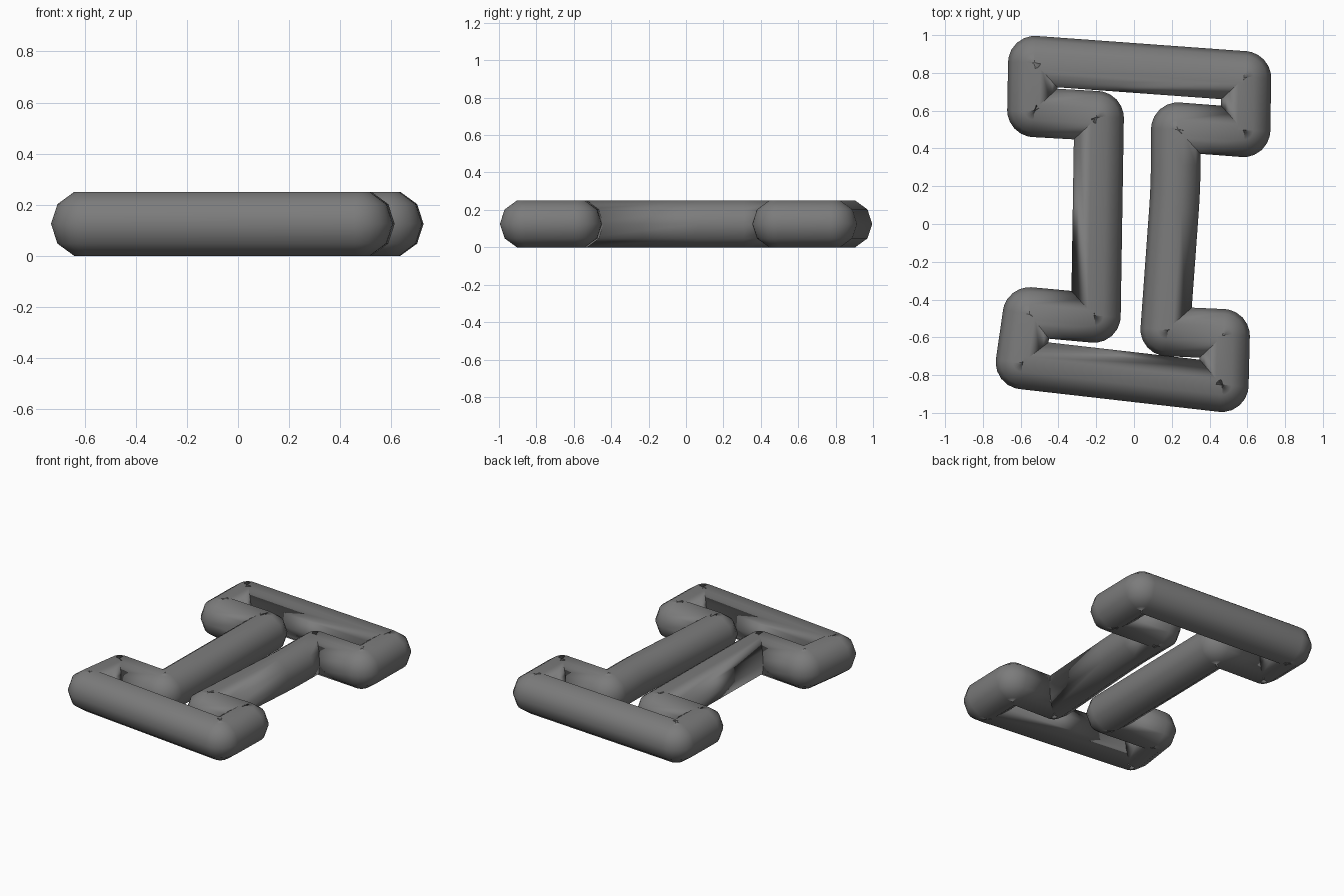
import bpy
from mathutils import Vector

cube = bpy.data.objects.get("Cube")
if cube:
    bpy.data.objects.remove(cube, do_unlink=True)

RADIUS = 0.1315      # ten-sided tube
HEIGHT = 0.125       # centre line above the ground
ROUND = 0.012        # tiny turning radius of the centre line
STEPS = 6

# Centre line corners, clockwise from the back right-hand end
corners = [Vector(p) for p in (
    (-0.535, 0.865), (0.595, 0.783), (0.59, 0.485), (0.222, 0.513),
    (0.22, 0.19), (0.165, -0.568), (0.482, -0.582), (0.475, -0.865),
    (-0.602, -0.742), (-0.562, -0.465), (-0.202, -0.498),
    (-0.185, 0.572), (-0.54, 0.592))]


def turn(before, corner, after):
    """Short quadratic arc replacing one corner."""
    a_dir, b_dir = (before - corner).normalized(), (after - corner).normalized()
    gentle = a_dir.dot(b_dir) < -0.9
    size = 0.12 if gentle else ROUND
    a, b = corner + a_dir * size, corner + b_dir * size
    pts = []
    for i in range(STEPS + 1):
        t = i / STEPS
        pts.append(a * (1 - t) ** 2 + corner * 2 * t * (1 - t) + b * t * t)
    return pts


path = []
for i, c in enumerate(corners):
    path += turn(corners[i - 1], c, corners[(i + 1) % len(corners)])

# Closed tube frame
curve = bpy.data.curves.new("tube_frame", "CURVE")
curve.dimensions = "3D"
curve.twist_mode = "Z_UP"
curve.fill_mode = "FULL"
curve.bevel_depth = RADIUS
curve.bevel_resolution = 3
spline = curve.splines.new("POLY")
spline.points.add(len(path) - 1)
for point, p in zip(spline.points, path):
    point.co = (p.x, p.y, HEIGHT, 1)
spline.use_cyclic_u = True
spline.use_smooth = True

frame = bpy.data.objects.new("tube_frame", curve)
bpy.context.collection.objects.link(frame)

# Plain grey finish
grey = bpy.data.materials.new("grey")
grey.use_nodes = True
color = (0.2, 0.2, 0.2, 1)
grey.diffuse_color = color
grey.node_tree.nodes["Principled BSDF"].inputs["Base Color"].default_value = color
curve.materials.append(grey)

# Turn the swept curve into a smooth mesh
bpy.ops.object.select_all(action="DESELECT")
frame.select_set(True)
bpy.context.view_layer.objects.active = frame
bpy.ops.object.convert(target="MESH")
bpy.ops.object.shade_smooth()
